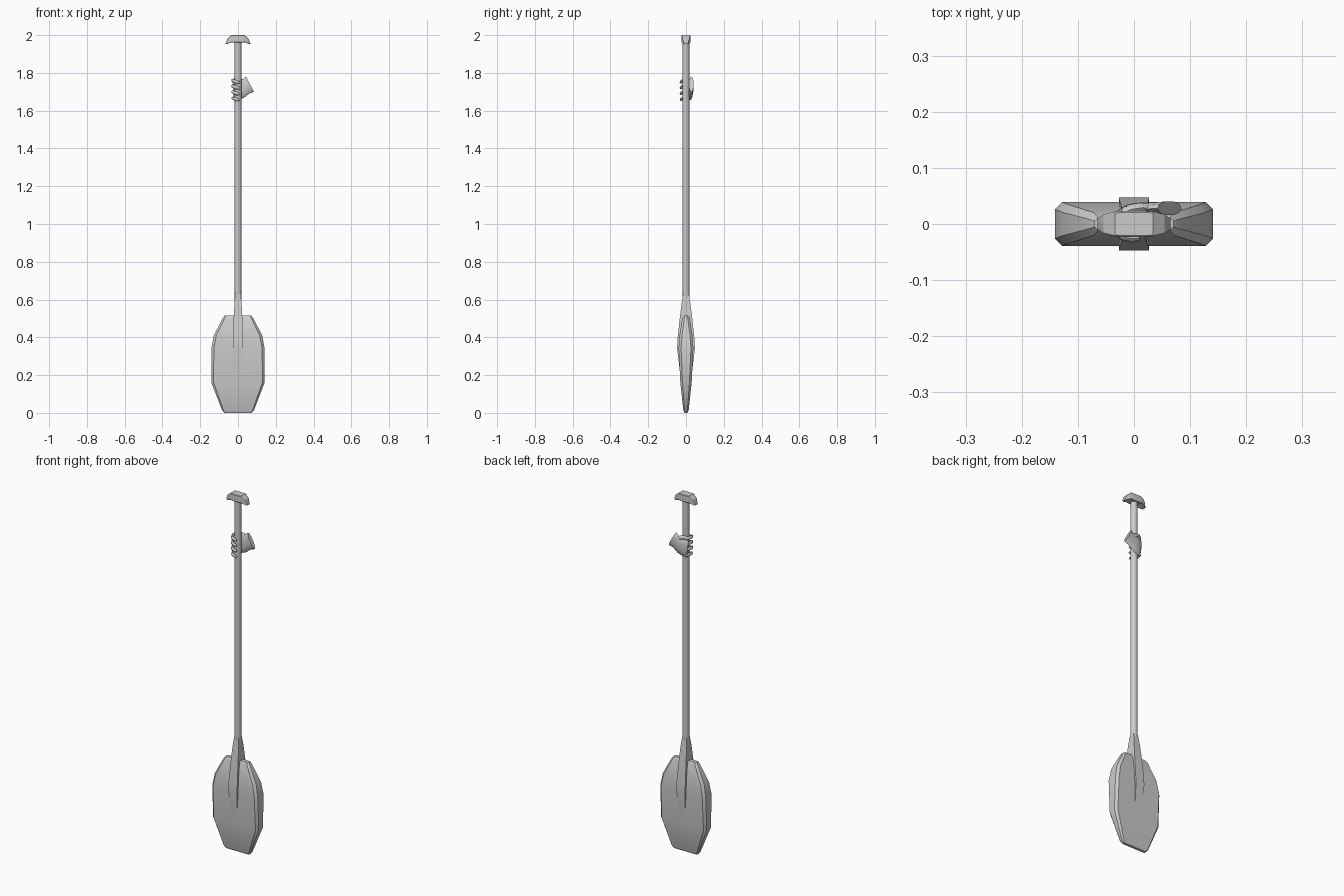
import bpy, bmesh, math
from mathutils import Vector

if "Cube" in bpy.data.objects:
    bpy.data.objects.remove(bpy.data.objects["Cube"])


def loft(name, rings, smooth=None):
    """Skin a list of equal-length point rings and cap both ends."""
    bm = bmesh.new()
    vs = [[bm.verts.new(p) for p in ring] for ring in rings]
    n = len(vs[0])
    for a, b in zip(vs, vs[1:]):
        for i in range(n):
            j = (i + 1) % n
            bm.faces.new((a[i], a[j], b[j], b[i]))
    bm.faces.new(vs[0])
    bm.faces.new(vs[-1])
    bmesh.ops.recalc_face_normals(bm, faces=bm.faces)
    me = bpy.data.meshes.new(name)
    bm.to_mesh(me)
    bm.free()
    ob = bpy.data.objects.new(name, me)
    bpy.context.collection.objects.link(ob)
    if smooth:
        bpy.ops.object.select_all(action='DESELECT')
        ob.select_set(True)
        bpy.context.view_layer.objects.active = ob
        bpy.ops.object.shade_smooth_by_angle(angle=math.radians(smooth))
    return ob


def chamfered(w, t, c):
    """Rectangle with cut corners, half sizes w and t."""
    return [(w, t - c), (w - c, t), (c - w, t), (-w, t - c),
            (-w, c - t), (c - w, -t), (w - c, -t), (w, c - t)]


def ellipse(centre, u, v, a, b, n=12):
    c, u, v = Vector(centre), Vector(u), Vector(v)
    return [c + u * a * math.cos(2 * math.pi * i / n)
            + v * b * math.sin(2 * math.pi * i / n) for i in range(n)]


# Blade: z, half width, half thickness, chamfer
blade = [(0.0, 0.072, 0.007, 0.003), (0.013, 0.084, 0.014, 0.007),
         (0.16, 0.141, 0.030, 0.012), (0.34, 0.141, 0.039, 0.013),
         (0.41, 0.128, 0.034, 0.013), (0.50, 0.082, 0.020, 0.011),
         (0.515, 0.070, 0.011, 0.006)]
loft("blade", [[(x, y, z) for x, y in chamfered(w, t, c)] for z, w, t, c in blade], 25)

# Tapered spine joining shaft and blade
spine = [(0.14, 0.014, 0.024), (0.345, 0.027, 0.047), (0.39, 0.027, 0.045),
         (0.50, 0.023, 0.033), (0.58, 0.019, 0.023), (0.64, 0.014, 0.014)]
loft("blade_spine", [[(w, t, z), (-w, t, z), (-w, -t, z), (w, -t, z)]
                     for z, w, t in spine], 25)

# Shaft
loft("shaft", [ellipse((0, 0, z), (1, 0, 0), (0, 1, 0), 0.018, 0.018)
               for z in (0.55, 1.98)], 40)

# Handle: x, half depth, bottom z, top z
half = [(0.065, 0.010, 1.953, 1.959), (0.054, 0.017, 1.954, 1.983),
        (0.034, 0.022, 1.962, 2.0), (0.015, 0.023, 1.960, 2.0)]
grip = [(-x, d, lo, hi) for x, d, lo, hi in half] + half[::-1]
rings = []
for x, d, lo, hi in grip:
    m, h = (lo + hi) / 2, (hi - lo) / 2
    rings.append([(x, y, m + z) for y, z in chamfered(d, h, h * 0.12)])
loft("handle", rings, 25)

# Gloved hand: cuff to knuckles, behind the shaft
across = Vector((0.47, 0, -0.88))
palm = [((0.0635, 0.028, 1.740), 0.046, 0.013), ((0.043, 0.027, 1.729), 0.042, 0.012),
        ((0.018, 0.027, 1.714), 0.048, 0.012), ((-0.008, 0.025, 1.706), 0.050, 0.011),
        ((-0.026, 0.019, 1.703), 0.046, 0.007)]
rings = []
for i, (c, a, b) in enumerate(palm):
    k = i / 4
    u = across.lerp(Vector((0.1, 0, -1)), k).normalized()
    rings.append(ellipse(c, u, (0, 1, 0), a, b, 10))
loft("glove_palm", rings, 50)


def finger(name, pts, radius):
    pts = [Vector(p) for p in pts]
    rings = []
    for i, p in enumerate(pts):
        d = (pts[min(i + 1, len(pts) - 1)] - pts[max(i - 1, 0)]).normalized()
        side = d.cross(Vector((0, 0, 1))).normalized()
        r = radius * (0.6 if i == len(pts) - 1 else 1)
        rings.append(ellipse(p, side, side.cross(d), r, r * 1.2, 8))
    loft(name, rings, 50)


# Four fingers curling round to the front, and a thumb
for i, z in enumerate((1.757, 1.727, 1.696, 1.664)):
    finger(f"finger_{i + 1}", [(-0.012, 0.026, z), (-0.025, 0.014, z + 0.004),
                               (-0.028, -0.005, z + 0.003), (-0.020, -0.022, z - 0.001),
                               (-0.004, -0.026, z - 0.006), (0.009, -0.025, z - 0.009)],
           0.0075 if i < 3 else 0.0065)
finger("thumb", [(0.028, 0.027, 1.748), (0.012, 0.029, 1.760),
                 (-0.006, 0.026, 1.764), (-0.020, 0.020, 1.765)], 0.009)
